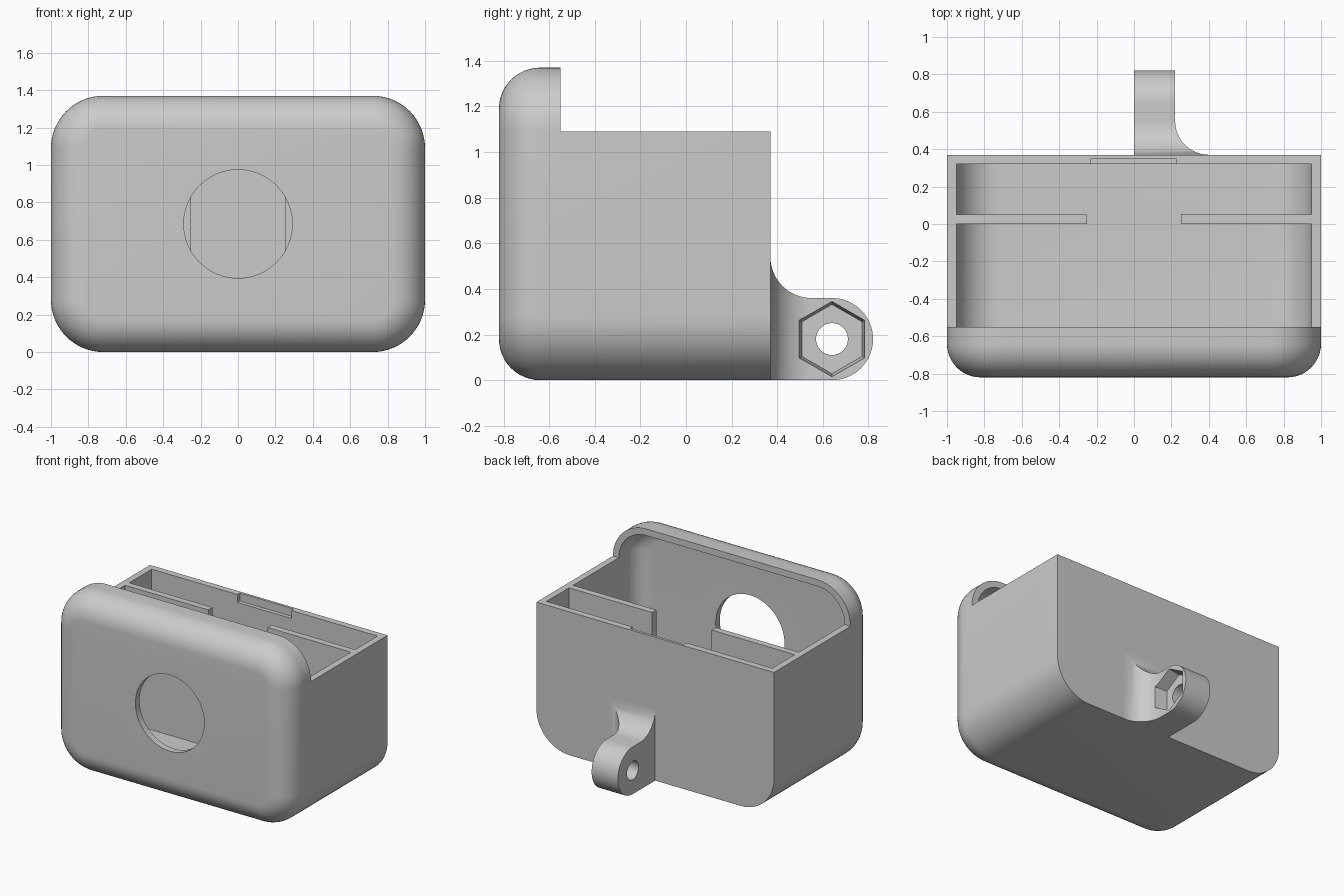
import bpy, bmesh
from math import sin, cos, pi, radians
from mathutils import Vector

if "Cube" in bpy.data.objects:
    bpy.data.objects.remove(bpy.data.objects["Cube"])

grey = bpy.data.materials.new("light_grey_plastic")
grey.use_nodes = True
grey.diffuse_color = (0.6, 0.6, 0.6, 1)
grey.node_tree.nodes["Principled BSDF"].inputs["Base Color"].default_value = (0.6, 0.6, 0.6, 1)

WIDTH, HEIGHT, WALL = 1.0, 0.685, 0.05      # half width, half height, wall thickness
FRONT, BACK, RIM_Y, RIM_Z = -0.82, 0.37, -0.55, 1.09
CORNER, EDGE = 0.28, 0.18                   # outline corner and front edge radii


def make(name, rings):
    """Solid skinned over matching closed rings, capped at both ends."""
    bm = bmesh.new()
    loops = [[bm.verts.new(p) for p in ring] for ring in rings]
    n = len(loops[0])
    for a, b in zip(loops, loops[1:]):
        for i in range(n):
            j = (i + 1) % n
            bm.faces.new((a[i], a[j], b[j], b[i]))
    bm.faces.new(loops[0][::-1])
    bm.faces.new(loops[-1])
    bmesh.ops.recalc_face_normals(bm, faces=bm.faces)
    mesh = bpy.data.meshes.new(name)
    bm.to_mesh(mesh)
    bm.free()
    mesh.materials.append(grey)
    ob = bpy.data.objects.new(name, mesh)
    bpy.context.collection.objects.link(ob)
    return ob


def arc(cx, cy, r, start, end, n=16):
    steps = [radians(start + (end - start) * i / n) for i in range(n + 1)]
    return [(cx + r * cos(t), cy + r * sin(t)) for t in steps]


def prism(name, pts, axis, lo, hi, grow=1.0, centre=(0, 0)):
    """Profile extruded along x, y or z; grow scales the far end about centre."""
    rings = []
    for d, s in ((lo, 1.0), (hi, grow)):
        ring = []
        for u, v in pts:
            co = [centre[0] + (u - centre[0]) * s, centre[1] + (v - centre[1]) * s]
            co.insert(axis, d)
            ring.append(Vector(co))
        rings.append(ring)
    return make(name, rings)


def box(name, x0, x1, y0, y1, z0, z1):
    return prism(name, [(x0, y0), (x1, y0), (x1, y1), (x0, y1)], 2, z0, z1)


def boolean(ob, tool, operation="DIFFERENCE"):
    mod = ob.modifiers.new(operation.title(), "BOOLEAN")
    mod.object, mod.operation, mod.solver = tool, operation, "EXACT"
    bpy.context.view_layer.objects.active = ob
    bpy.ops.object.modifier_apply(modifier=mod.name)
    bpy.data.objects.remove(tool)


def rounded_block(name, offset, back):
    """Rounded rectangle running along y, with a rounded front edge."""
    edge = EDGE - offset
    levels = [(FRONT + offset + edge * (1 - cos(t)), edge * (1 - sin(t)))
              for t in (pi / 2 * i / 12 for i in range(12, -1, -1))]
    levels = sorted(levels) + [(back, 0.0)]
    # the front cap has the full inset, which vanishes behind the edge radius
    ys = [FRONT + offset + edge * (1 - cos(pi / 2 * i / 12)) for i in range(13)] + [back]
    insets = [edge * (1 - sin(pi / 2 * i / 12)) for i in range(13)] + [0.0]
    rings = []
    for y, inset in zip(ys, insets):
        d = offset + inset
        r = CORNER - d
        outline = []
        for sx, sz, start in ((1, 1, 0), (-1, 1, 90), (-1, -1, 180), (1, -1, 270)):
            outline += arc(sx * (WIDTH - CORNER), HEIGHT + sz * (HEIGHT - CORNER),
                           r, start, start + 90)
        rings.append([(x, y, z) for x, z in outline])
    return make(name, rings)


# Case: rounded shell whose hollow leaves two half dividers standing
case = rounded_block("case", 0.0, BACK)
hollow = rounded_block("hollow", WALL, BACK - WALL)
for side in (-1, 1):
    x0, x1 = sorted((side * 0.25, side * 1.1))
    boolean(hollow, box("divider", x0, x1, 0.0, WALL, -0.1, RIM_Z))
boolean(case, hollow)

# Open top behind the raised front rim
boolean(case, box("top_opening", -1.2, 1.2, RIM_Y, 0.6, RIM_Z, 1.6))

# Round front window and shallow catch pocket in the back wall
boolean(case, prism("window", arc(0, HEIGHT, 0.29, 0, 352.5, 47), 1, -1.0, -0.7))
boolean(case, box("catch_pocket", -0.23, 0.225, 0.3, 0.35, 1.03, 1.2))

# Mounting lug: side profile crossed with a plan profile, both filleted to the case
side_profile = ([(BACK, 0.0)] + arc(0.64, 0.18, 0.18, -90, 90, 32)
                + arc(0.55, 0.54, 0.18, 270, 180))
plan_profile = ([(0.0, 0.3), (0.0, 0.9), (0.22, 0.9)]
                + arc(0.40, 0.55, 0.18, 180, 270) + [(0.40, 0.3)])
lug = prism("mounting_lug", side_profile, 0, -0.1, 0.5)
boolean(lug, prism("lug_plan", plan_profile, 2, -0.1, 0.7), "INTERSECT")

# Bolt hole and slightly tapered hexagonal nut pocket
boolean(lug, prism("bolt_hole", arc(0.64, 0.18, 0.07, 0, 348.75, 31), 0, -0.2, 0.6))
boolean(lug, prism("nut_pocket", arc(0.64, 0.18, 0.152, 30, 330, 5), 0, 0.13, 0.31,
                   1.17, (0.64, 0.18)))

# Smooth the rounded surfaces and keep the edges crisp
for ob in (case, lug):
    bpy.ops.object.select_all(action="DESELECT")
    ob.select_set(True)
    bpy.context.view_layer.objects.active = ob
    bpy.ops.object.shade_smooth_by_angle(angle=radians(30))
